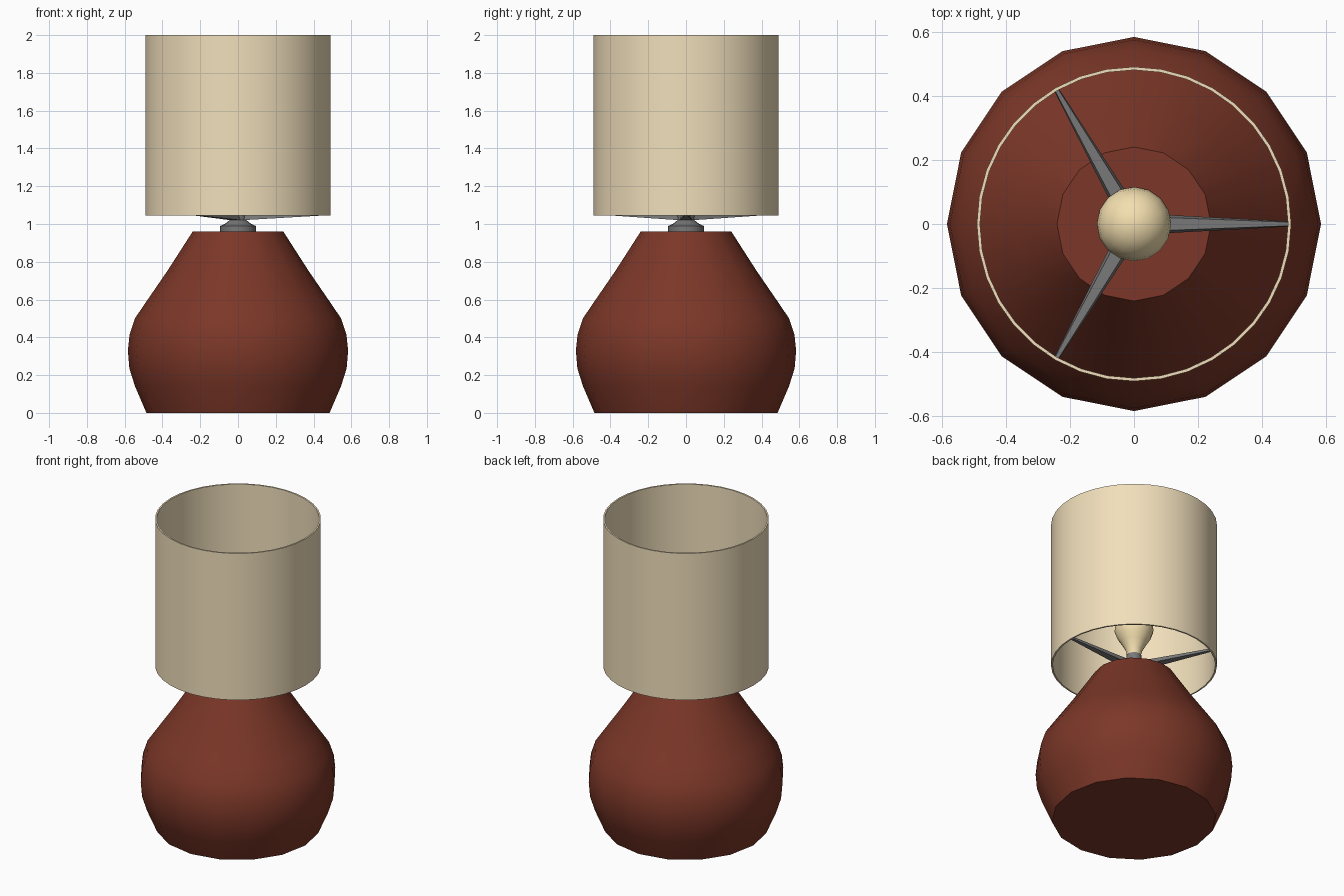
import bpy, bmesh
from math import cos, sin, pi, radians

if "Cube" in bpy.data.objects:
    bpy.data.objects.remove(bpy.data.objects["Cube"])


def material(name, rgb):
    m = bpy.data.materials.new(name)
    m.diffuse_color = (*rgb, 1)
    m.use_nodes = True
    m.node_tree.nodes["Principled BSDF"].inputs["Base Color"].default_value = m.diffuse_color
    return m


def finish(name, bm, mat=None, angle=None):
    bmesh.ops.recalc_face_normals(bm, faces=bm.faces)
    me = bpy.data.meshes.new(name)
    bm.to_mesh(me)
    bm.free()
    ob = bpy.data.objects.new(name, me)
    bpy.context.collection.objects.link(ob)
    if mat:
        me.materials.append(mat)
    if angle:
        bpy.ops.object.select_all(action='DESELECT')
        ob.select_set(True)
        bpy.context.view_layer.objects.active = ob
        bpy.ops.object.shade_smooth_by_angle(angle=radians(angle))
    return ob


def lathe(name, profile, sides, mat=None, closed=False, angle=40):
    """Spin (radius, z) points round z; open profiles get end caps."""
    bm = bmesh.new()
    rings = [[bm.verts.new((r * cos(2 * pi * i / sides), r * sin(2 * pi * i / sides), z))
              for i in range(sides)] for r, z in profile]
    pairs = list(zip(rings, rings[1:]))
    if closed:
        pairs.append((rings[-1], rings[0]))
    for a, b in pairs:
        for i in range(sides):
            j = (i + 1) % sides
            bm.faces.new((a[i], a[j], b[j], b[i]))
    if not closed:
        bm.faces.new(rings[0])
        bm.faces.new(rings[-1])
    return finish(name, bm, mat, angle)


clay = material("clay", (0.20, 0.038, 0.021))
cloth = material("cloth", (0.88, 0.74, 0.50))
glass = material("glass", (0.90, 0.74, 0.43))
metal = material("metal", (0.19, 0.19, 0.19))

# Ceramic base
lathe("base", [(0.485, 0), (0.545, 0.14), (0.575, 0.235), (0.583, 0.33), (0.574, 0.415),
               (0.546, 0.5), (0.478, 0.6), (0.375, 0.75), (0.24, 0.96)], 16, clay)

# Drum shade, open at both ends
lathe("shade", [(0.49, 1.045), (0.49, 2), (0.48, 2), (0.48, 1.045)], 36, cloth, closed=True)

# Socket collar and stem
lathe("socket", [(0.094, 0.955), (0.094, 0.99), (0.07, 1.0), (0.045, 1.02), (0.045, 1.11)],
      16, metal, angle=30)

# Bulb: narrow neck flaring into a round top
bulb = [(0.035, 1.09), (0.04, 1.11), (0.05, 1.15), (0.075, 1.195), (0.1, 1.235)]
bulb += [(0.116 * cos(a), 1.28 + 0.116 * sin(a)) for a in (radians(d) for d in (0, 20, 40, 60, 80))]
lathe("bulb", bulb, 16, glass, angle=60)

# Three tapered arms holding the shade
for k in range(3):
    a = 2 * pi * k / 3
    bm = bmesh.new()
    rings = []
    for d, w, lo, hi in ((0.02, 0.033, 1.02, 1.055), (0.483, 0.008, 1.047, 1.062)):
        rings.append([bm.verts.new((d * cos(a) - y * sin(a), d * sin(a) + y * cos(a), z))
                      for y, z in ((-w, lo), (w, lo), (w * 0.7, hi), (-w * 0.7, hi))])
    for i in range(4):
        j = (i + 1) % 4
        bm.faces.new((rings[0][i], rings[0][j], rings[1][j], rings[1][i]))
    for r in rings:
        bm.faces.new(r)
    finish(f"shade_arm_{k + 1}", bm, metal)
